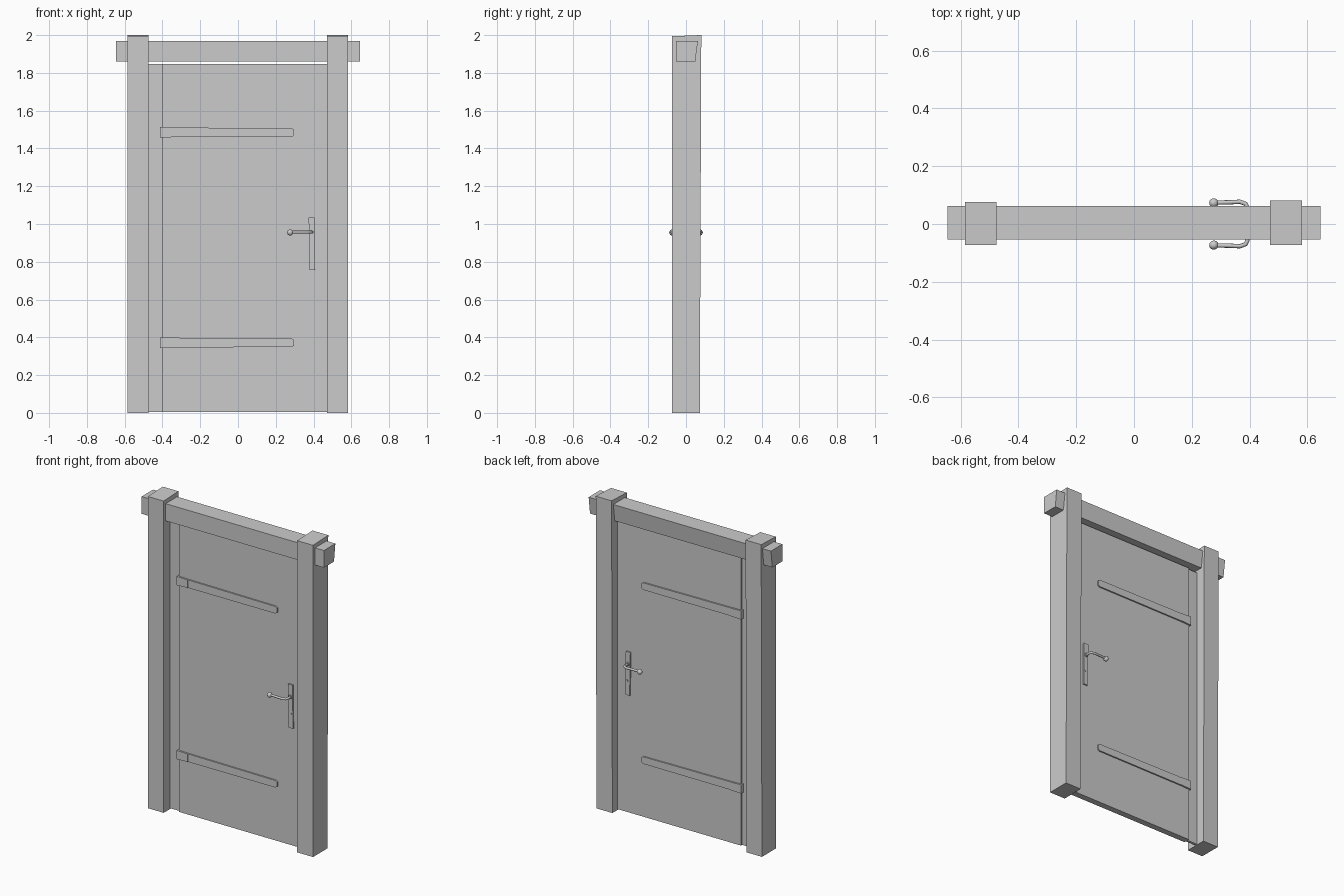
import bpy, bmesh, math
from mathutils import Vector, Matrix

cube = bpy.data.objects.get("Cube")
if cube:
    bpy.data.objects.remove(cube, do_unlink=True)

grey = bpy.data.materials.new("plain_grey")
grey.use_nodes = True
GREY = (0.6, 0.6, 0.6, 1)
grey.diffuse_color = GREY
grey.node_tree.nodes["Principled BSDF"].inputs["Base Color"].default_value = GREY


def add_object(name, data):
    data.materials.append(grey)
    obj = bpy.data.objects.new(name, data)
    bpy.context.collection.objects.link(obj)
    return obj


def from_bmesh(name, bm):
    bmesh.ops.recalc_face_normals(bm, faces=bm.faces)
    mesh = bpy.data.meshes.new(name)
    bm.to_mesh(mesh)
    bm.free()
    return add_object(name, mesh)


def box(name, x, y, z, warp=None):
    """Box from (min, max) ranges; warp nudges each corner for a hand-hewn look."""
    bm = bmesh.new()
    for v in bmesh.ops.create_cube(bm, size=1)["verts"]:
        corner = Vector([r[0] if c < 0 else r[1] for c, r in zip(v.co, (x, y, z))])
        v.co = warp(corner) if warp else corner
    return from_bmesh(name, bm)


def extrude_profile(name, profile, y0, y1):
    """Extrude an (x, z) outline from y0 to y1."""
    bm = bmesh.new()
    face = bm.faces.new([bm.verts.new((x, y0, z)) for x, z in profile])
    out = bmesh.ops.extrude_face_region(bm, geom=[face])["geom"]
    for v in out:
        if isinstance(v, bmesh.types.BMVert):
            v.co.y = y1
    return from_bmesh(name, bm)


def smooth(obj):
    bpy.ops.object.select_all(action='DESELECT')
    obj.select_set(True)
    bpy.context.view_layer.objects.active = obj
    bpy.ops.object.shade_smooth_by_angle()


# Posts, slightly thinner at the foot
def lean(c):
    if c.y > 0 and c.z < 1:
        c.y -= 0.008
    if c.y < 0 and c.z > 1:
        c.z -= 0.006
    return c


box("right_post", (-0.585, -0.475), (-0.073, 0.076), (0, 2), lean)
box("left_post", (0.47, 0.582), (-0.073, 0.081), (0, 2), lean)


# Lintel with a slanted back
def slant(c):
    if c.y > 0 and c.z < 1.9:
        c.y -= 0.014
    return c


box("lintel", (-0.645, 0.645), (-0.053, 0.063), (1.86, 1.97), slant)

# Door leaf and the recessed strip beside the hinges
box("door_leaf", (-0.403, 0.48), (-0.02, 0.02), (0.005, 1.846))
box("hinge_strip", (-0.48, -0.403), (-0.008, 0.008), (0.005, 1.846))

for side, label in ((-1, "front"), (1, "back")):
    # Strap hinges with a thicker knuckle block
    for z, level in ((1.485, "upper"), (0.372, "lower")):
        strap = [(-0.335, z - 0.025), (0.286, z - 0.024), (0.296, z - 0.016),
                 (0.296, z + 0.014), (0.286, z + 0.021), (-0.335, z + 0.026)]
        extrude_profile(f"{label}_{level}_strap", strap, side * 0.018, side * 0.029)
        knuckle = [(-0.412, z - 0.028), (-0.335, z - 0.025),
                   (-0.335, z + 0.026), (-0.412, z + 0.028)]
        extrude_profile(f"{label}_{level}_hinge_block", knuckle, side * 0.006, side * 0.031)

    # Handle plate
    plate = [(0.379, 0.757), (0.409, 0.757), (0.406, 1.035), (0.374, 1.035)]
    extrude_profile(f"{label}_handle_plate", plate, side * 0.018, side * 0.029)

    # Collar and keyhole rim
    for x, z, radius, depth, part in ((0.392, 0.957, 0.012, 0.036, "collar"),
                                      (0.396, 0.85, 0.006, 0.032, "keyhole_rim")):
        bm = bmesh.new()
        turn = Matrix.Translation((x, side * (depth + 0.02) / 2, z)) @ Matrix.Rotation(math.pi / 2, 4, 'X')
        bmesh.ops.create_cone(bm, cap_ends=True, segments=12, radius1=radius,
                              radius2=radius, depth=depth - 0.02, matrix=turn)
        smooth(from_bmesh(f"{label}_handle_{part}", bm))

    # Bent lever
    path = [(0.392, 0.025), (0.392, 0.058), (0.386, 0.07), (0.366, 0.077),
            (0.33, 0.075), (0.28, 0.074)]
    curve = bpy.data.curves.new(f"{label}_lever", 'CURVE')
    curve.dimensions = '3D'
    curve.bevel_depth = 0.0075
    curve.bevel_resolution = 2
    curve.use_fill_caps = True
    spline = curve.splines.new('POLY')
    spline.points.add(len(path) - 1)
    for point, (x, y) in zip(spline.points, path):
        point.co = (x, side * y, 0.957, 1)
    add_object(f"{label}_lever", curve)

    # Ball at the lever tip
    bm = bmesh.new()
    bmesh.ops.create_uvsphere(bm, u_segments=12, v_segments=8, radius=0.016,
                              matrix=Matrix.Translation((0.276, side * 0.073, 0.955)))
    smooth(from_bmesh(f"{label}_lever_ball", bm))
